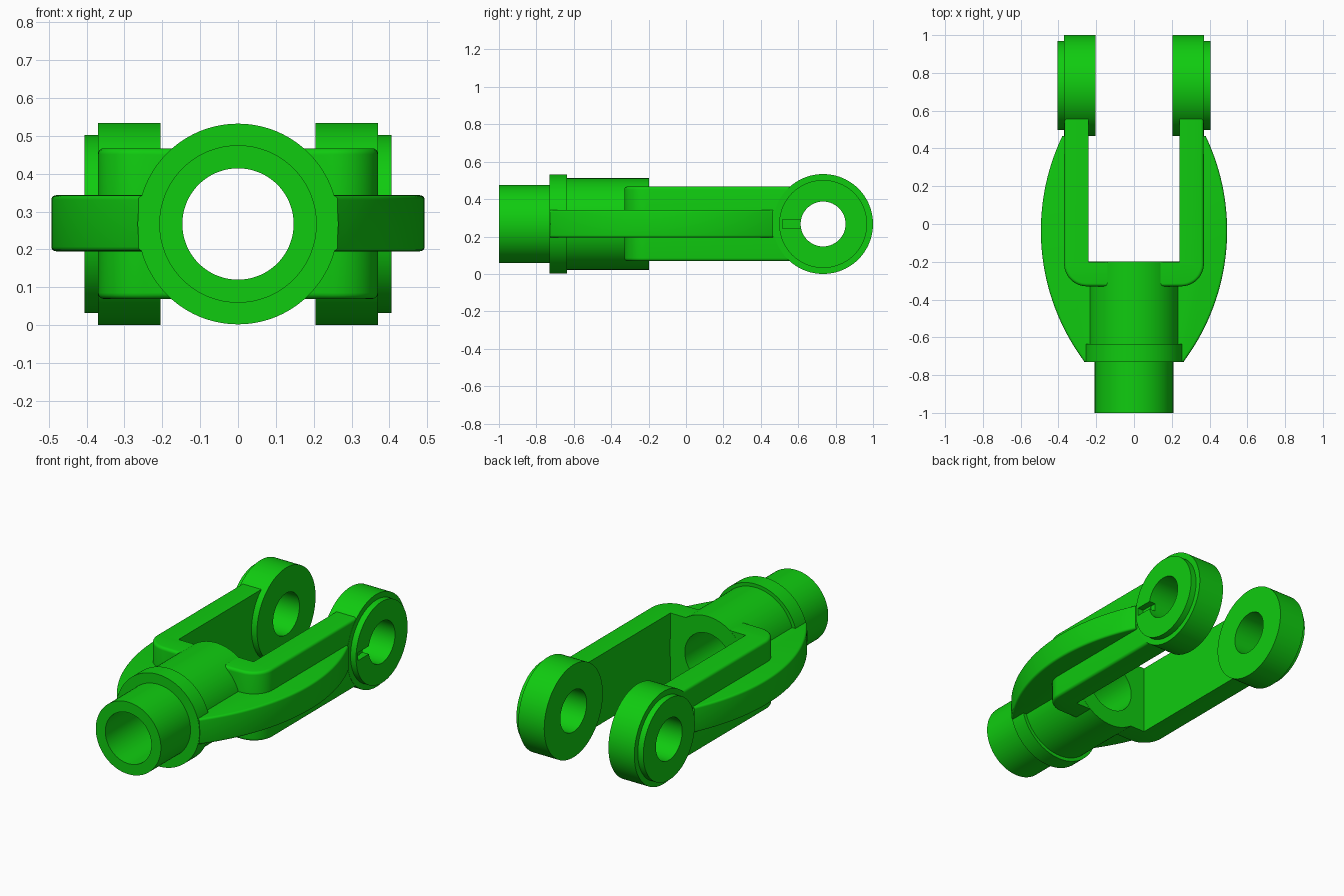
import bpy, bmesh, math
from mathutils import Matrix, Vector

cube = bpy.data.objects.get("Cube")
if cube:
    bpy.data.objects.remove(cube, do_unlink=True)

AXIS_Z = 0.267      # height of the centre line
EYE_Y = 0.733       # centre of the pin holes

green = bpy.data.materials.new("bright green")
green.use_nodes = True
color = (0.005, 0.6, 0.005, 1)
green.diffuse_color = color
green.node_tree.nodes["Principled BSDF"].inputs["Base Color"].default_value = color


def finish(name, bm):
    """Turn a bmesh into a named green object."""
    bmesh.ops.recalc_face_normals(bm, faces=bm.faces)
    mesh = bpy.data.meshes.new(name)
    bm.to_mesh(mesh)
    bm.free()
    mesh.materials.append(green)
    obj = bpy.data.objects.new(name, mesh)
    bpy.context.collection.objects.link(obj)
    return obj


def lathe(name, profile, origin, steps=96):
    """Revolve a closed (radius, x) profile about the x axis."""
    bm = bmesh.new()
    rings = []
    for i in range(steps):
        a = math.tau * i / steps
        rings.append([bm.verts.new(Vector((x, r * math.cos(a), r * math.sin(a))) + Vector(origin))
                      for r, x in profile])
    n = len(profile)
    for i, ring in enumerate(rings):
        nxt = rings[(i + 1) % steps]
        for j in range(n):
            k = (j + 1) % n
            bm.faces.new((ring[j], ring[k], nxt[k], nxt[j]))
    return finish(name, bm)


def slab(name, outer, inner, z0, z1, radius):
    """Extrude a plan outline and round the rims along its outer path."""
    bm = bmesh.new()
    low = [bm.verts.new((x, y, z0)) for x, y in outer + inner]
    high = [bm.verts.new((x, y, z1)) for x, y in outer + inner]
    n = len(low)
    bm.faces.new(low)
    bm.faces.new(high)
    for i in range(n):
        k = (i + 1) % n
        bm.faces.new((low[i], low[k], high[k], high[i]))
    bmesh.ops.recalc_face_normals(bm, faces=bm.faces)
    rims = [bm.edges.get((row[i], row[i + 1]))
            for row in (low, high) for i in range(len(outer) - 1)]
    bmesh.ops.bevel(bm, geom=rims, offset=radius, segments=4, profile=0.5, affect='EDGES')
    return finish(name, bm)


def cut(obj, cutter):
    """Subtract a helper solid and discard it."""
    cutter.hide_render = True
    mod = obj.modifiers.new("cut", 'BOOLEAN')
    mod.operation = 'DIFFERENCE'
    mod.solver = 'EXACT'
    mod.object = cutter
    bpy.context.view_layer.objects.active = obj
    bpy.ops.object.modifier_apply(modifier=mod.name)
    bpy.data.objects.remove(cutter, do_unlink=True)


parts = []

# Hollow shank with collar, revolved about x and then turned to lie along y
shank = lathe("shank", [(0.147, -1), (0.208, -1), (0.208, -0.73), (0.265, -0.73),
                        (0.265, -0.635), (0.245, -0.635), (0.245, -0.199), (0.147, -0.199)],
              (0, 0, 0))
shank.data.transform(Matrix.Translation((0, 0, AXIS_Z)) @ Matrix.Rotation(math.pi / 2, 4, 'Z'))
parts.append(shank)

# U-shaped yoke with rounded outer corners
half, back, corner, tip = 0.37, -0.33, 0.12, 0.58
side = [(half - 0.001, tip)]
for i in range(13):
    a = math.pi / 2 * i / 12
    side.append((half - corner + corner * math.cos(a), back + corner - corner * math.sin(a)))
outline = side + [(-x, y) for x, y in reversed(side)]
yoke = slab("yoke", outline, [(-0.24, tip), (-0.24, -0.2), (0.24, -0.2), (0.24, tip)],
            0.069, 0.467, 0.016)
bm = bmesh.new()
bmesh.ops.create_cone(bm, cap_ends=True, segments=64, radius1=0.2, radius2=0.2, depth=0.4,
                      matrix=Matrix.Translation((0, -0.28, AXIS_Z))
                      @ Matrix.Rotation(math.pi / 2, 4, 'X'))
cut(yoke, finish("bore_cutter", bm))
parts.append(yoke)

# Eyes with raised bosses, and curved side ribs, on both sides
for s, label in ((1, "left"), (-1, "right")):
    eye = lathe(label + "_eye", [(r, s * x) for r, x in (
        (0.12, 0.205), (0.267, 0.205), (0.267, 0.37),
        (0.235, 0.37), (0.235, 0.405), (0.12, 0.405))], (0, EYE_Y, AXIS_Z))
    if s > 0:
        # Small key slot on one boss only
        bm = bmesh.new()
        bmesh.ops.create_cube(bm, size=1, matrix=Matrix.Translation((0.41, 0.577, AXIS_Z))
                              @ Matrix.Diagonal((0.09, 0.12, 0.046, 1)))
        cut(eye, finish("slot_cutter", bm))
    parts.append(eye)

    bow, mid, apex = 1.16, -0.035, 0.493
    arc = []
    for i in range(41):
        y = -0.728 + (0.465 + 0.728) * i / 40
        arc.append((s * (apex - bow + math.sqrt(bow ** 2 - (y - mid) ** 2)), y))
    parts.append(slab(label + "_rib", arc,
                      [(s * 0.3, 0.465), (s * 0.3, -0.22), (s * 0.2, -0.22), (s * 0.2, -0.728)],
                      0.195, 0.343, 0.012))

# Smooth the round surfaces, keep machined edges sharp
bpy.ops.object.select_all(action='DESELECT')
for obj in parts:
    obj.select_set(True)
bpy.context.view_layer.objects.active = parts[0]
bpy.ops.object.shade_smooth_by_angle(angle=math.radians(32))
